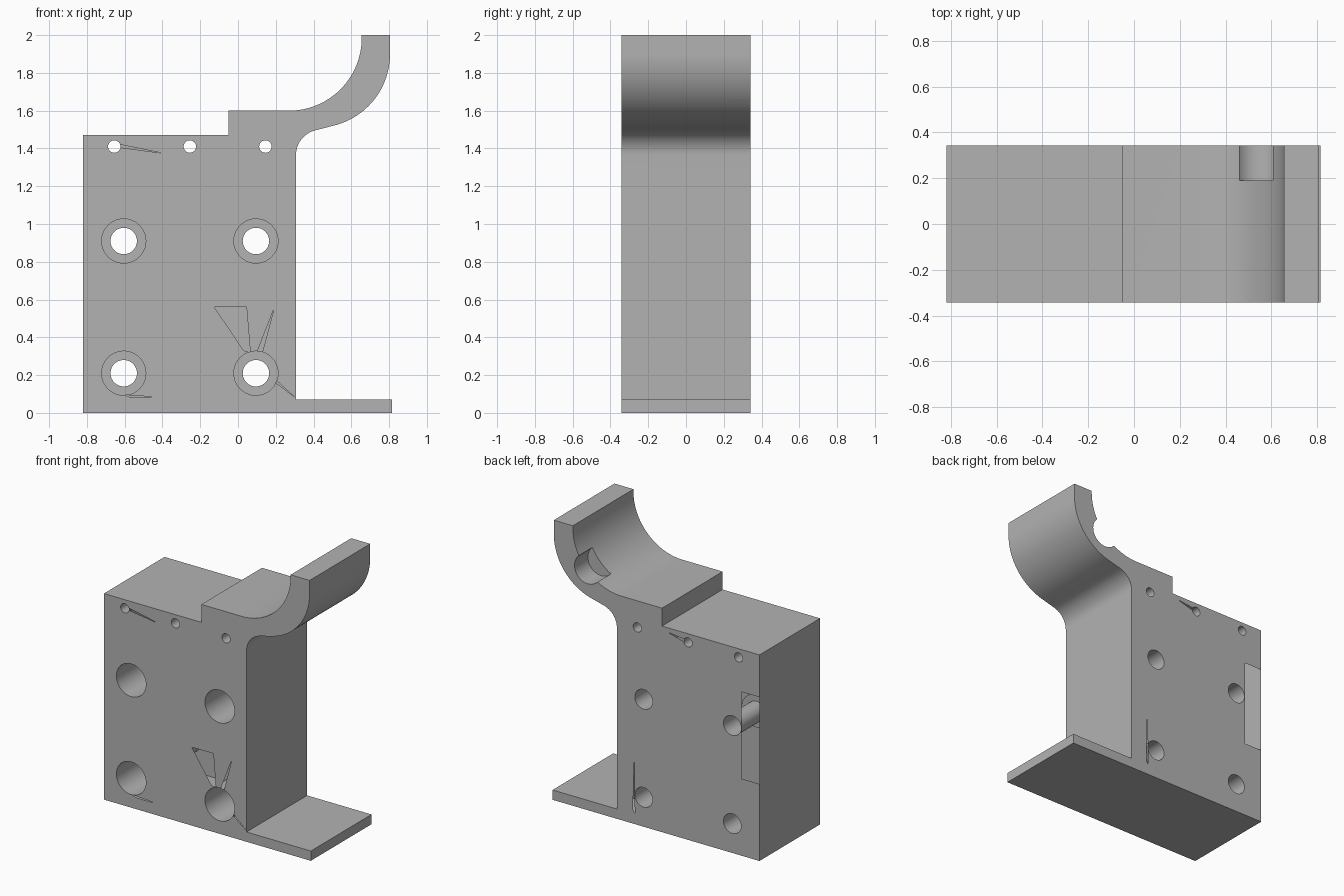
import bpy, bmesh
from math import radians, cos, sin, pi
from mathutils import Vector

cube = bpy.data.objects.get("Cube")
if cube:
    bpy.data.objects.remove(cube, do_unlink=True)

HALF = 0.342   # half depth of the bracket

grey = bpy.data.materials.new("plain grey")
grey.use_nodes = True
grey.diffuse_color = (0.45, 0.45, 0.45, 1)
grey.node_tree.nodes["Principled BSDF"].inputs["Base Color"].default_value = grey.diffuse_color


def arc(cx, cz, r, start, end, steps=20):
    angles = [radians(start + (end - start) * i / steps) for i in range(steps + 1)]
    return [(cx + r * cos(a), cz + r * sin(a)) for a in angles]


def prism(name, outline, front, back):
    """Extrude an x-z outline along y."""
    bm = bmesh.new()
    face = bm.faces.new([bm.verts.new((x, front, z)) for x, z in outline])
    ext = bmesh.ops.extrude_face_region(bm, geom=[face])
    moved = [v for v in ext["geom"] if isinstance(v, bmesh.types.BMVert)]
    bmesh.ops.translate(bm, verts=moved, vec=(0, back - front, 0))
    bmesh.ops.recalc_face_normals(bm, faces=bm.faces)
    mesh = bpy.data.meshes.new(name)
    bm.to_mesh(mesh)
    bm.free()
    obj = bpy.data.objects.new(name, mesh)
    bpy.context.collection.objects.link(obj)
    return obj


def bore(name, x, z, r, front, back, sides=40):
    return prism(name, arc(x, z, r, 0, 360, sides)[:-1], front, back)


def open_patch(bm, corners, y):
    """Cut a convex opening into the flat skin at depth y."""
    def skin():
        return [f for f in bm.faces if all(abs(v.co.y - y) < 1e-4 for v in f.verts)]
    mid = Vector((sum(c[0] for c in corners), 0, sum(c[1] for c in corners))) / len(corners)
    planes = []
    for a, b in zip(corners, corners[1:] + corners[:1]):
        point = Vector((a[0], 0, a[1]))
        normal = Vector((b[1] - a[1], 0, a[0] - b[0])).normalized()
        if (mid - point).dot(normal) < 0:
            normal.negate()
        planes.append((point, normal))
        faces = skin()
        edges = {e for f in faces for e in f.edges}
        verts = {v for f in faces for v in f.verts}
        bmesh.ops.bisect_plane(bm, geom=list(verts) + list(edges) + faces,
                               dist=1e-5, plane_co=point, plane_no=normal)
    inside = [f for f in skin()
              if all((f.calc_center_median() - p).dot(n) > 0 for p, n in planes)]
    bmesh.ops.delete(bm, geom=inside, context='FACES')


# Body, foot plate and curved hook as one profile
outline = [(-0.82, 0), (0.815, 0), (0.815, 0.07), (0.307, 0.07)]
outline += arc(0.442, 1.365, 0.135, 180, 105, 12)
outline += arc(0.415, 1.9, 0.39, -75, 0)
outline += [(0.805, 2), (0.655, 2)]
outline += arc(0.27, 1.985, 0.385, 0, -90, 24)
outline += [(-0.05, 1.6), (-0.05, 1.472), (-0.82, 1.472)]
bracket = prism("hook_bracket", outline, -HALF, HALF)

# Counterbored bolt holes, pin holes and the hook pocket
cutters = []
for x in (-0.605, 0.095):
    for z in (0.21, 0.91):
        cutters.append(bore("bolt_hole_cutter", x, z, 0.07, -0.5, 0.5))
        cutters.append(bore("counterbore_cutter", x, z, 0.117, -0.5, 0.07))
for x in (-0.655, -0.255, 0.145):
    cutters.append(bore("pin_hole_cutter", x, 1.41, 0.033, -0.5, 0.5, 24))
cutters.append(bore("hook_pocket_cutter", 0.537, 1.722, 0.105, 0.19, 0.5))
for c in cutters:
    c.hide_render = True
    mod = bracket.modifiers.new(c.name, 'BOOLEAN')
    mod.operation = 'DIFFERENCE'
    mod.solver = 'EXACT'
    mod.object = c

deps = bpy.context.evaluated_depsgraph_get()
cut_mesh = bpy.data.meshes.new_from_object(bracket.evaluated_get(deps))
bracket.modifiers.clear()
bracket.data = cut_mesh
for c in cutters:
    bpy.data.objects.remove(c, do_unlink=True)

# Openings in the thin front and back skins
bm = bmesh.new()
bm.from_mesh(cut_mesh)
flat = [f for f in bm.faces if abs(f.normal.y) > 0.99]
bmesh.ops.triangulate(bm, faces=flat)
back_patches = [
    [(-0.82, 0.55), (-0.68, 0.55), (-0.68, 1.17), (-0.82, 1.17)],
    [(0.165, 0.08), (0.18, 0.1), (0.17, 0.48)],
    [(-0.1, 1.44), (-0.23, 1.425), (-0.23, 1.405)],
]
front_patches = [
    [(-0.125, 0.56), (0.045, 0.56), (0.065, 0.32), (0.03, 0.33)],
    [(0.19, 0.55), (0.1, 0.32), (0.13, 0.325)],
    [(-0.62, 1.42), (-0.4, 1.375), (-0.62, 1.405)],
    [(0.17, 0.2), (0.2, 0.16), (0.305, 0.08)],
    [(-0.6, 0.095), (-0.42, 0.083), (-0.57, 0.083)],
]
for patch in back_patches:
    open_patch(bm, patch, HALF)
for patch in front_patches:
    open_patch(bm, patch, -HALF)
bm.to_mesh(cut_mesh)
bm.free()

# Colour and shading
cut_mesh.materials.clear()
cut_mesh.materials.append(grey)
bpy.context.view_layer.objects.active = bracket
bracket.select_set(True)
bpy.ops.object.shade_smooth_by_angle(angle=radians(30))
